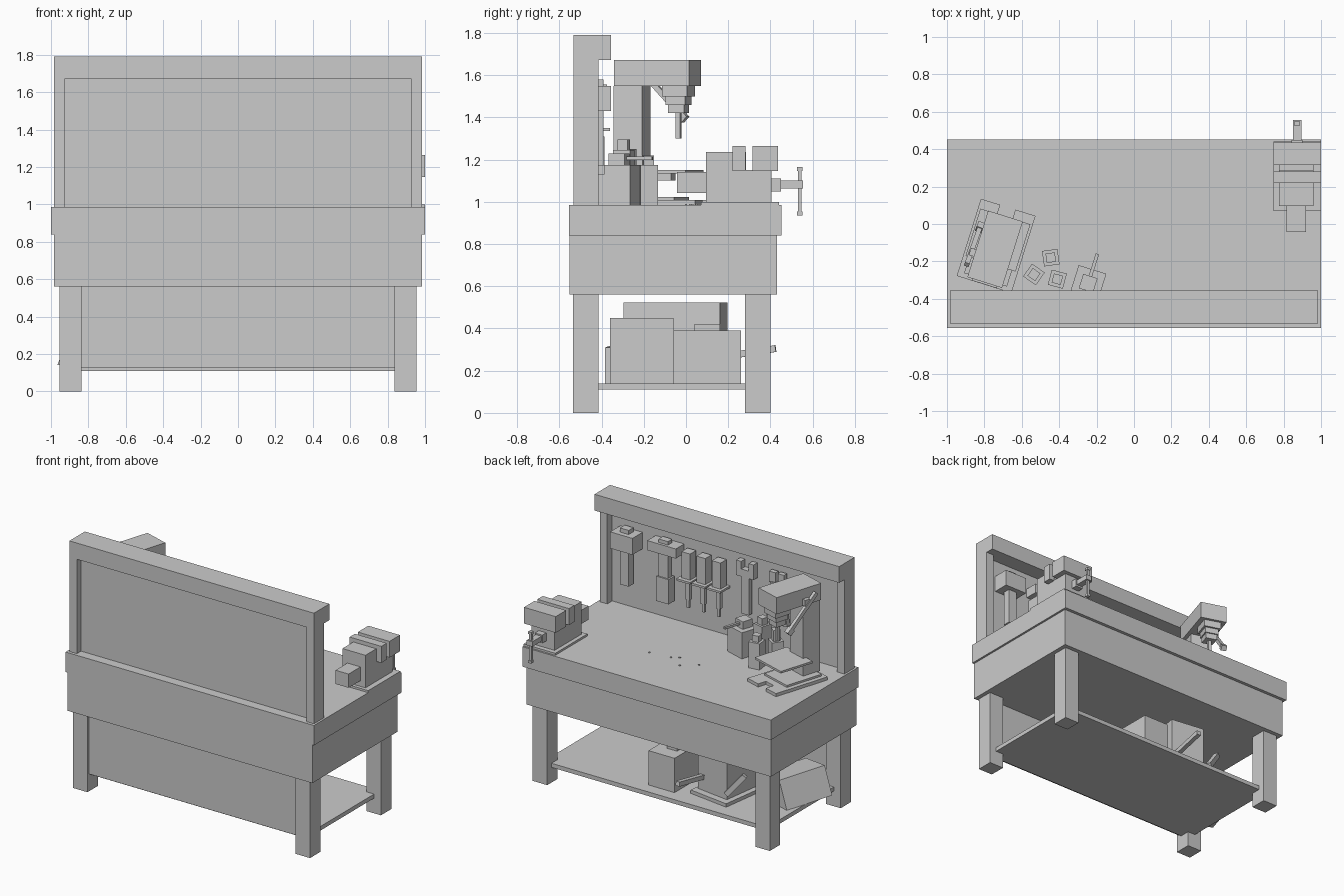
import bpy, bmesh
from math import radians
from mathutils import Vector, Matrix

if "Cube" in bpy.data.objects:
    bpy.data.objects.remove(bpy.data.objects["Cube"])


def box(name, x, y, z, frame=None):
    """Box from (min, max) ranges, optionally placed in a local frame."""
    bm = bmesh.new()
    bmesh.ops.create_cube(bm, size=1)
    for v in bm.verts:
        v.co = [(r[0] + r[1]) / 2 + c * (r[1] - r[0]) for r, c in zip((x, y, z), v.co)]
    return finish(name, bm, frame)


def prism(name, pts, z, frame=None):
    """Extruded outline."""
    bm = bmesh.new()
    f = bm.faces.new([bm.verts.new((px, py, z[0])) for px, py in pts])
    top = bmesh.ops.extrude_face_region(bm, geom=[f])["geom"]
    for v in top:
        if isinstance(v, bmesh.types.BMVert):
            v.co.z = z[1]
    bmesh.ops.recalc_face_normals(bm, faces=bm.faces)
    return finish(name, bm, frame)


def rod(name, a, b, t, frame=None):
    """Square bar between two points."""
    a, b = Vector(a), Vector(b)
    m = Matrix.Translation((a + b) / 2) @ (b - a).to_track_quat('Z', 'Y').to_matrix().to_4x4()
    h = (b - a).length / 2
    return box(name, (-t / 2, t / 2), (-t / 2, t / 2), (-h, h), (frame @ m) if frame else m)


def finish(name, bm, frame):
    if frame:
        bm.transform(frame)
    me = bpy.data.meshes.new(name)
    bm.to_mesh(me)
    bm.free()
    ob = bpy.data.objects.new(name, me)
    bpy.context.collection.objects.link(ob)
    return ob


def place(x, y, deg):
    return Matrix.Translation((x, y, 0)) @ Matrix.Rotation(radians(deg), 4, 'Z')


def mid(c, w):
    return (c - w / 2, c + w / 2)


# Bench body
box("bench_top", (-1, 1), (-.555, .453), (.84, .985))
box("apron", (-.985, .985), (-.552, .43), (.56, .84))
for sx in (-1, 1):
    for y in ((-.535, -.415), (.28, .4)):
        box("leg", sorted((sx * .838, sx * .955)), y, (0, .56))
box("lower_shelf", (-.9, .9), (-.49, .35), (.11, .14))
box("lower_back_panel", (-.84, .84), (-.515, -.49), (.125, .56))

# Tool wall
for sx in (-1, 1):
    box("wall_post", sorted((sx * .925, sx * .985)), (-.533, -.415), (.985, 1.675))
box("wall_beam", (-.985, .985), (-.533, -.355), (1.672, 1.79))
box("wall_panel", (-.925, .925), (-.485, -.472), (.985, 1.675))

# Hammers
box("hammer_head", (.68, .86), (-.472, -.355), (1.43, 1.55))
box("hammer_handle", mid(.77, .07), (-.445, -.39), (1.17, 1.58))
box("mallet_head", (.345, .575), (-.472, -.375), (1.485, 1.555))
box("mallet_handle", mid(.46, .075), (-.445, -.395), (1.31, 1.58))
box("mallet_grip", mid(.46, .1), (-.455, -.385), (1.13, 1.31))

# Screwdrivers
for x in (.275, .153, .03):
    box("driver_grip", mid(x, .07), (-.46, -.39), (1.35, 1.54))
    box("driver_collar", mid(x, .11), (-.472, -.36), (1.335, 1.35))
    box("driver_shaft", mid(x, .032), (-.44, -.41), (1.19, 1.335))
    box("driver_tip", mid(x, .02), (-.432, -.415), (1.13, 1.19))

# Wrench
box("wrench_handle", mid(-.18, .06), (-.46, -.425), (1.2, 1.48))
box("wrench_jaw_base", mid(-.18, .14), (-.465, -.42), (1.47, 1.525))
for s in (-1, 1):
    box("wrench_jaw", mid(-.18 + s * .05, .04), (-.465, -.42), (1.525, 1.58))

# Pliers
box("pliers_pivot", mid(-.435, .09), (-.46, -.41), (1.43, 1.5))
for s in (-1, 1):
    box("pliers_jaw", mid(-.435 + s * .035, .05), (-.455, -.42), (1.49, 1.57))
    rod("pliers_handle", (-.435 + s * .03, -.435, 1.44), (-.435 + s * .07, -.435, 1.2), .035)

# Vise
box("vise_base", (.745, 1), (.07, .44), (.985, 1.0))
box("vise_rear_body", (.775, .96), (.095, .285), (1.0, 1.237))
box("vise_front_body", (.775, .96), (.285, .405), (1.0, 1.15))
box("vise_rear_jaw", (.745, 1), (.22, .282), (1.145, 1.265))
box("vise_front_jaw", (.745, 1), (.315, .435), (1.147, 1.265))
box("vise_slide", (.815, .92), (-.042, .1), (1.042, 1.142))
box("vise_collar", mid(.872, .06), (.4, .45), (1.05, 1.11))
box("vise_screw", mid(.872, .045), (.45, .555), (1.063, 1.1))
box("vise_handle", mid(.872, .018), (.53, .547), (.945, 1.155))
for z in (.945, 1.155):
    box("vise_handle_knob", mid(.872, .026), (.525, .552), mid(z, .018))

# Drill press
D = place(-.737, -.117, -17.4)
notched = [(-.153, -.216), (.153, -.216), (.153, .216), (.04, .216), (.04, .15),
           (-.045, .15), (-.045, .216), (-.153, .216)]
prism("drill_base", notched, (.985, 1.008), D)
box("drill_base_step", (-.12, .12), (-.19, .1), (1.008, 1.022), D)
box("drill_column", (-.07, .07), (-.215, -.075), (1.02, 1.55), D)
box("drill_table", (-.14, .14), (-.1, .165), (1.135, 1.15), D)
box("drill_table_arm", (-.035, .035), (-.08, .06), (1.1, 1.135), D)
box("drill_head", (-.097, .097), (-.205, .167), (1.55, 1.672), D)
for w, z in ((.125, (1.5, 1.55)), (.098, (1.46, 1.5)), (.08, (1.42, 1.46)), (.024, (1.3, 1.42))):
    box("drill_spindle", mid(0, w), mid(.085, w), z, D)
rod("drill_lever", (-.12, -.143, 1.63), (-.112, .075, 1.4), .026, D)
rod("drill_lever_knob", (-.113, .055, 1.42), (-.111, .085, 1.39), .038, D)
box("drill_lever_hub", (-.125, -.09), (-.09, -.05), (1.555, 1.6), D)

# Bottles
for x, y, a, z1, z2 in ((-.535, -.27, -35, 1.17, 1.25), (-.41, -.295, -15, 1.245, 1.295),
                        (-.445, -.18, 8, 1.175, 1.22)):
    F = place(x, y, a)
    box("bottle_body", mid(0, .083), mid(0, .083), (.985, z1), F)
    box("bottle_neck", mid(0, .05), mid(0, .05), (z1, z2), F)

# Oil can
F = place(-.245, -.317, -17.4)
box("oil_can_body", mid(0, .155), mid(0, .155), (.985, 1.175), F)
box("oil_can_cap", mid(0, .08), mid(0, .08), (1.175, 1.23), F)
box("oil_can_spout", mid(0, .018), (.03, .165), (1.198, 1.215), F)

# Loose screws
for x, y in ((.26, .05), (.1, .03), (-.02, .1), (-.12, .02), (.05, 0)):
    box("loose_screw", mid(x, .01), mid(y, .01), (.985, .99))

# Items on the lower shelf
box("storage_crate", (-.09, .12), (-.06, .26), (.14, .39))
box("storage_crate_handle", (-.04, .04), (.04, .16), (.39, .42))
box("long_crate", (-.12, .1), (-.36, -.06), (.14, .45))
F = place(-.36, .02, -8)
box("machine_plate", (-.17, .15), (-.2, .21), (.14, .165), F)
box("machine_body", (-.13, .13), (-.3, .16), (.165, .523), F)
rod("machine_lever", (-.25, .17, .265), (-.23, .425, .305), .032)
rod("machine_crank", (-.486, .23, .225), (-.6, .18, .37), .035)
F = place(-.78, -.17, -17)
prism("wedge_case", [(-.14, 0), (.14, 0), (.14, .17), (-.06, .19)], (-.2, .18),
      F @ Matrix.Translation((0, 0, .14)) @ Matrix.Rotation(radians(90), 4, 'X'))
